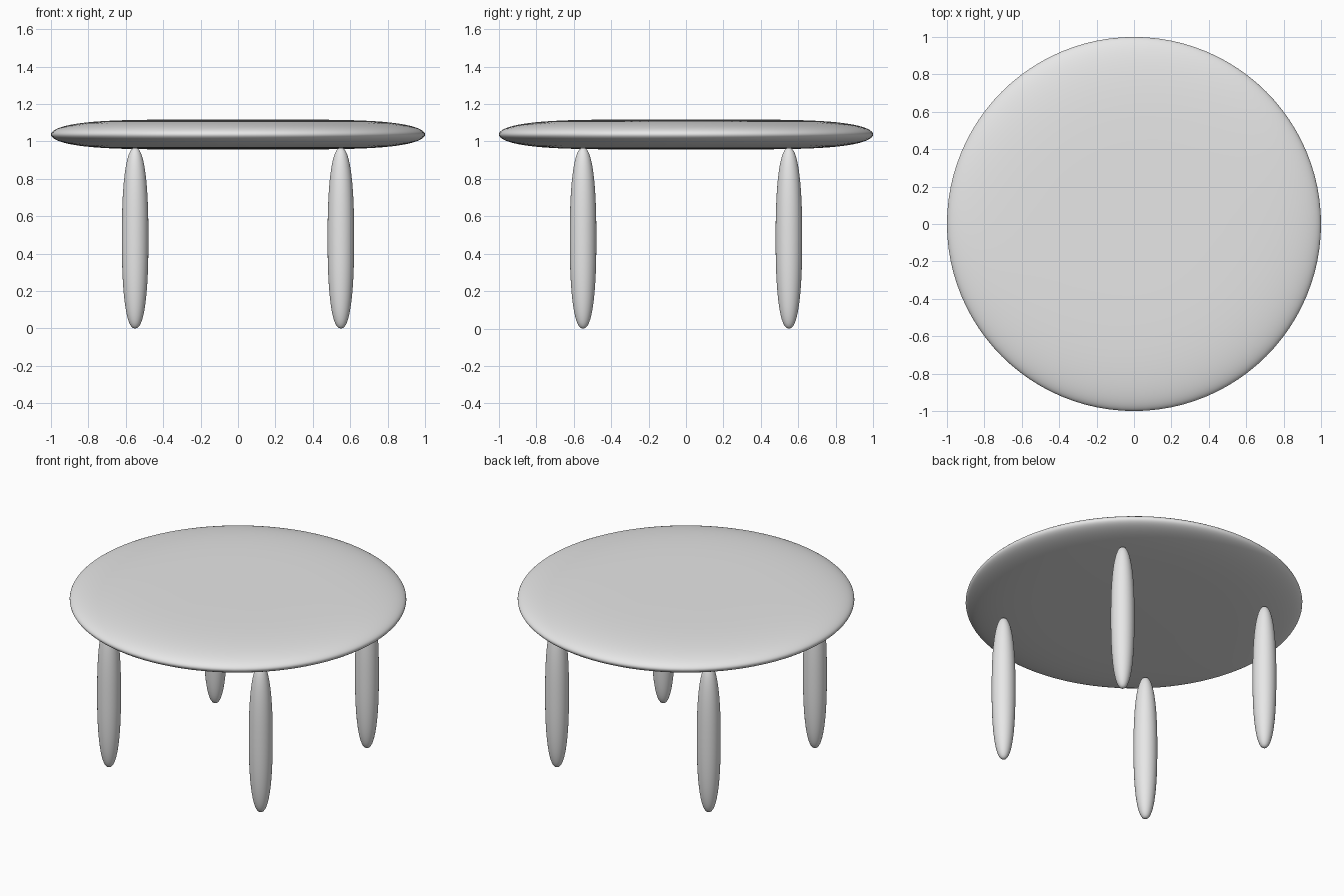
import bpy, bmesh
from math import sin, cos, pi

cube = bpy.data.objects.get("Cube")
if cube:
    bpy.data.objects.remove(cube, do_unlink=True)

# Single plain grey material
grey = bpy.data.materials.new("plain grey")
grey.use_nodes = True
colour = (0.8, 0.8, 0.8, 1)
grey.diffuse_color = colour
grey.node_tree.nodes["Principled BSDF"].inputs["Base Color"].default_value = colour


def rounded_solid(name, location, radius, half_height, side_power, cap_power, sides, steps):
    """Turn a superellipse profile about z into a smooth closed solid."""
    bm = bmesh.new()
    profile = []
    for i in range(steps + 1):
        a = pi * i / steps - pi / 2
        r = radius * max(cos(a), 0) ** (2 / side_power)
        z = half_height * abs(sin(a)) ** (2 / cap_power) * (1 if a > 0 else -1)
        profile.append((r, z))
    bottom = bm.verts.new((0, 0, -half_height))
    top = bm.verts.new((0, 0, half_height))
    rings = [[bm.verts.new((r * cos(2 * pi * k / sides), r * sin(2 * pi * k / sides), z))
              for k in range(sides)] for r, z in profile[1:-1]]
    for k in range(sides):
        n = (k + 1) % sides
        bm.faces.new((bottom, rings[0][n], rings[0][k]))
        bm.faces.new((top, rings[-1][k], rings[-1][n]))
        for low, high in zip(rings, rings[1:]):
            bm.faces.new((low[k], low[n], high[n], high[k]))
    for face in bm.faces:
        face.smooth = True
    mesh = bpy.data.meshes.new(name)
    bm.to_mesh(mesh)
    bm.free()
    mesh.materials.append(grey)
    obj = bpy.data.objects.new(name, mesh)
    obj.location = location
    bpy.context.collection.objects.link(obj)
    return obj


# Round tabletop with a soft, tapering rim
rounded_solid("tabletop", (0, 0, 1.037), 1.0, 0.08, 5, 2, 96, 40)

# Four slender legs with rounded ends
for side, x in (("left", 0.55), ("right", -0.55)):
    for end, y in (("front", -0.55), ("back", 0.55)):
        rounded_solid(f"{end}_{side}_leg", (x, y, 0.483), 0.071, 0.483, 2.4, 2.4, 32, 32)
